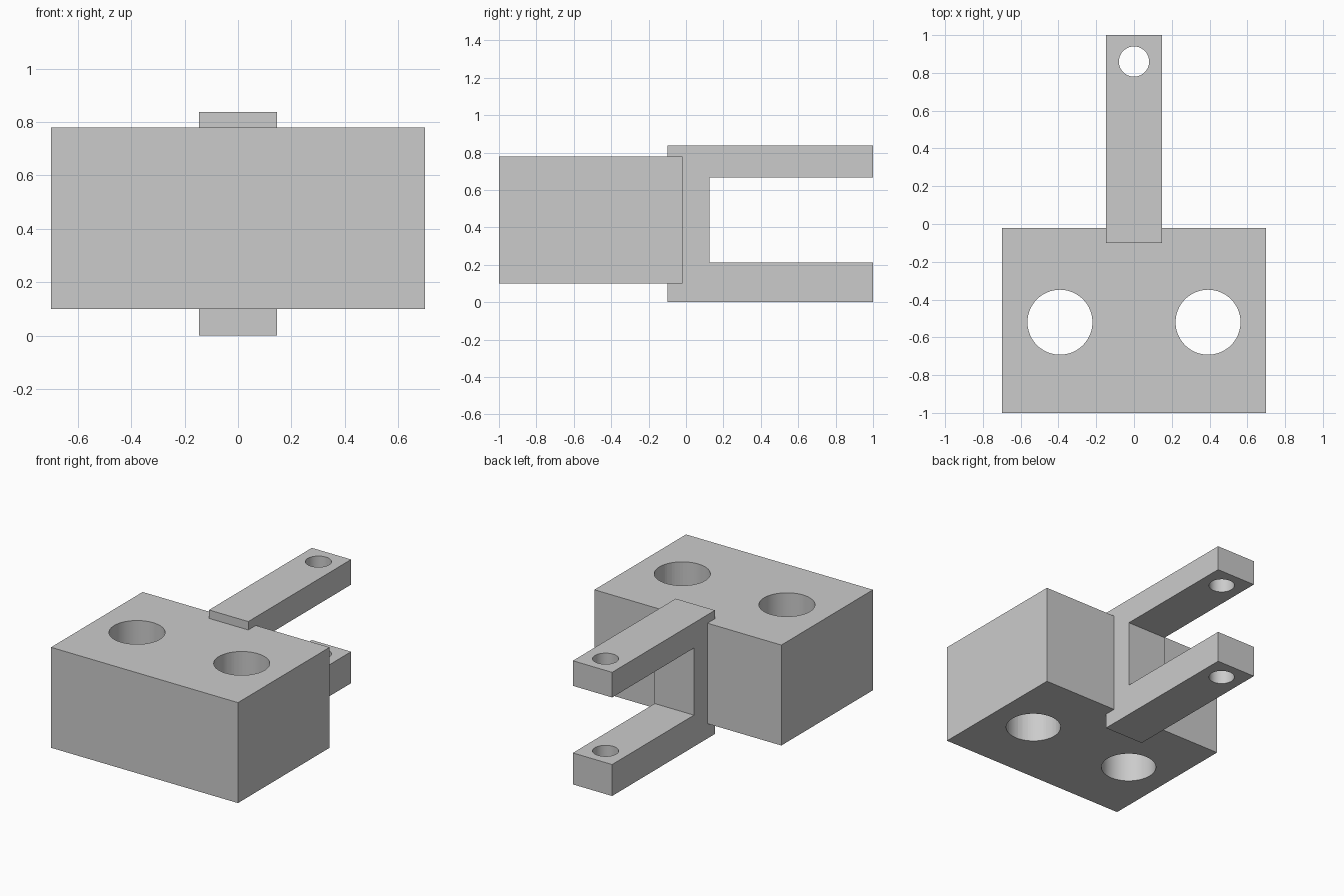
import bpy
import bmesh
import math

cube = bpy.data.objects.get("Cube")
if cube:
    bpy.data.objects.remove(cube, do_unlink=True)

# Single plain grey material
grey = bpy.data.materials.new("plain grey")
grey.use_nodes = True
colour = (0.6, 0.6, 0.6, 1)
grey.diffuse_color = colour
grey.node_tree.nodes["Principled BSDF"].inputs["Base Color"].default_value = colour


def extruded(name, profile, half_width):
    """Solid from a closed (y, z) side profile, extruded evenly along x."""
    bm = bmesh.new()
    face = bm.faces.new([bm.verts.new((-half_width, y, z)) for y, z in profile])
    result = bmesh.ops.extrude_face_region(bm, geom=[face])
    moved = [v for v in result["geom"] if isinstance(v, bmesh.types.BMVert)]
    bmesh.ops.translate(bm, verts=moved, vec=(2 * half_width, 0, 0))
    bmesh.ops.recalc_face_normals(bm, faces=bm.faces)
    mesh = bpy.data.meshes.new(name)
    bm.to_mesh(mesh)
    bm.free()
    mesh.materials.append(grey)
    obj = bpy.data.objects.new(name, mesh)
    bpy.context.collection.objects.link(obj)
    return obj


def drill(obj, x, y, radius):
    """Cut a vertical through hole, then discard the cutter."""
    bpy.ops.mesh.primitive_cylinder_add(vertices=64, radius=radius, depth=3, location=(x, y, 0.4))
    cutter = bpy.context.object
    cutter.hide_render = True
    cutter.data.materials.append(grey)
    cut = obj.modifiers.new("hole", "BOOLEAN")
    cut.operation = "DIFFERENCE"
    cut.solver = "EXACT"
    cut.object = cutter
    bpy.ops.object.select_all(action="DESELECT")
    obj.select_set(True)
    bpy.context.view_layer.objects.active = obj
    bpy.ops.object.modifier_apply(modifier=cut.name)
    bpy.data.objects.remove(cutter, do_unlink=True)
    bpy.ops.object.shade_smooth_by_angle(angle=math.radians(30))


# Main block with two large bores
block = extruded("main_block", [(-1, 0.1), (-0.02, 0.1), (-0.02, 0.78), (-1, 0.78)], 0.7)
for side in (-1, 1):
    drill(block, side * 0.392, -0.52, 0.172)

# Forked bracket, overlapping the rear of the block, with pin holes in both arms
fork = extruded("fork_bracket", [
    (-0.1, 0), (1, 0), (1, 0.213), (0.125, 0.213),
    (0.125, 0.667), (1, 0.667), (1, 0.837), (-0.1, 0.837)], 0.147)
drill(fork, 0, 0.86, 0.08)
